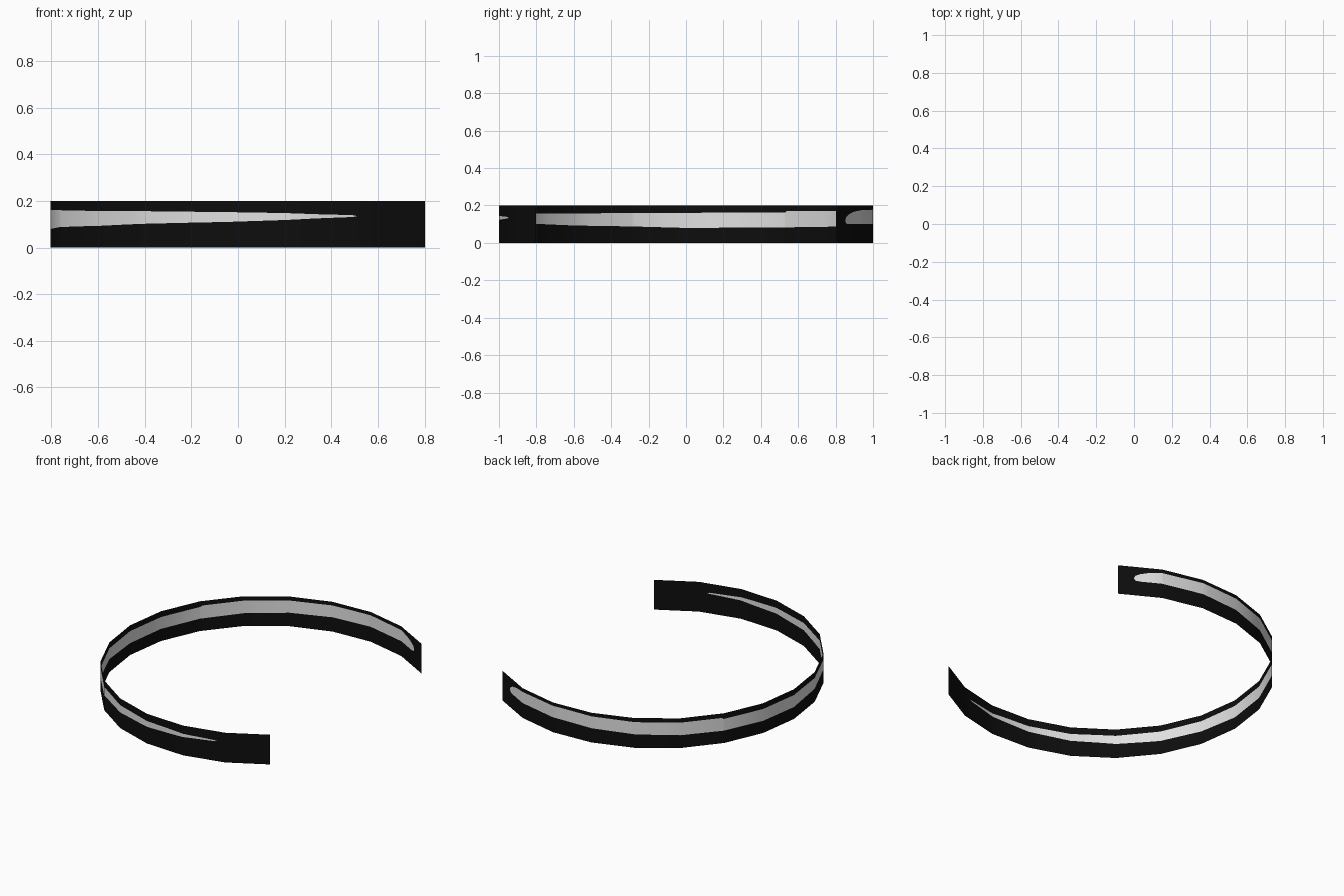
import bpy, bmesh, math

if "Cube" in bpy.data.objects:
    bpy.data.objects.remove(bpy.data.objects["Cube"])

R, CX, H, SEG = 1.004, 0.2, 0.2, 16
A0 = math.degrees(math.acos(0.6))          # open ring: gap faces +x
STEP = (360 - 2 * A0) / SEG

# pale streak: angle, lower edge, upper edge
STREAK = [(58.8, .118, .119), (59.4, .104, .138), (61, .1, .152), (64, .1, .166),
          (69, .1, .175), (88, .1, .178), (127, .087, .171), (147.5, .083, .17),
          (148, .083, .162), (180, .08, .161), (197, .088, .16), (217, .093, .157),
          (233, .102, .156), (256, .11, .152), (270, .118, .148), (278, .125, .143),
          (287, .131, .139), (288, .134, .135)]


def on_ring(a):
    """Point on the flat-sided ring at angle a."""
    k = min(int((a - A0) / STEP + 1e-6), SEG - 1)
    t = (a - A0) / STEP - k
    p, q = (math.radians(A0 + STEP * j) for j in (k, k + 1))
    return (CX + R * ((1 - t) * math.cos(p) + t * math.cos(q)),
            R * ((1 - t) * math.sin(p) + t * math.sin(q)))


def edges(a):
    """Streak edges at angle a (ends carry on as a seam line)."""
    if a <= STREAK[0][0]:
        return STREAK[0][1:]
    for (a0, l0, h0), (a1, l1, h1) in zip(STREAK, STREAK[1:]):
        if a <= a1:
            t = (a - a0) / (a1 - a0)
            return l0 + t * (l1 - l0), h0 + t * (h1 - h0)
    return STREAK[-1][1:]


def material(name, v):
    m = bpy.data.materials.new(name)
    m.diffuse_color = (v, v, v, 1)
    m.use_nodes = True
    m.node_tree.nodes["Principled BSDF"].inputs["Base Color"].default_value = m.diffuse_color
    return m


# band: columns at ring corners and streak points, three rows of faces
angles = sorted([A0 + STEP * i for i in range(SEG + 1)] + [s[0] for s in STREAK if abs(s[0] - 180) > .01])
bm = bmesh.new()
cols = []
for a in angles:
    x, y = on_ring(a)
    cols.append([bm.verts.new((x, y, z)) for z in (0, *edges(a), H)])
for i, (c, d) in enumerate(zip(cols, cols[1:])):
    mid = (angles[i] + angles[i + 1]) / 2
    inside = STREAK[0][0] < mid < STREAK[-1][0]
    for r in range(3):
        f = bm.faces.new((c[r], d[r], d[r + 1], c[r + 1]))
        f.material_index = 1 if r == 1 and inside else 0
        f.smooth = True

me = bpy.data.meshes.new("open_band")
bm.to_mesh(me)
bm.free()
me.materials.append(material("black", 0.004))
me.materials.append(material("pale grey", 0.75))
ob = bpy.data.objects.new("open_band", me)
bpy.context.collection.objects.link(ob)
